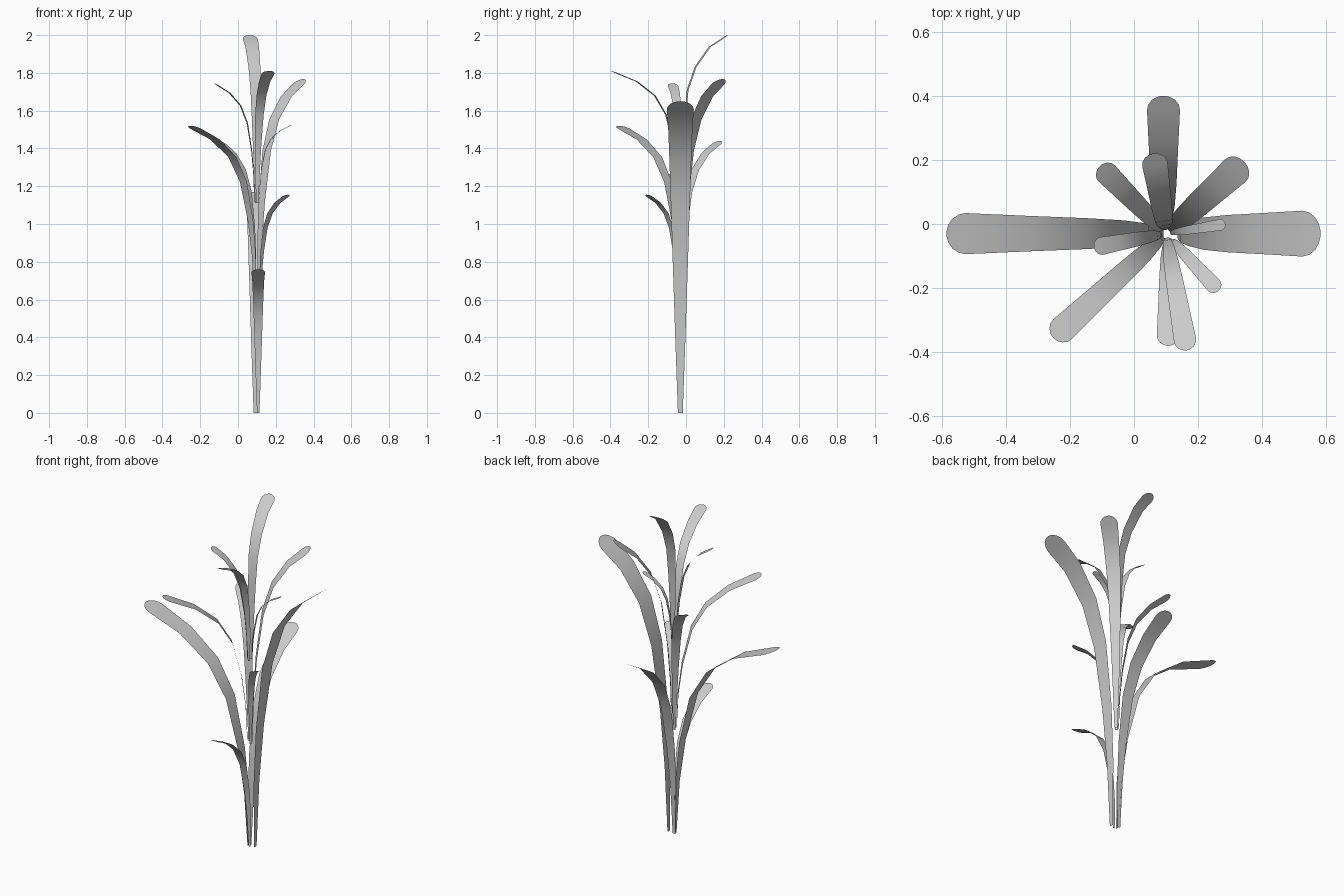
import bpy, bmesh, math
from mathutils import Vector

if "Cube" in bpy.data.objects:
    bpy.data.objects.remove(bpy.data.objects["Cube"])

CX, CY = 0.10, -0.03

# normalised side profiles: (outward reach, rise)
ARCH = [(0, 0), (.02, .24), (.07, .44), (.18, .67), (.35, .815), (.62, .92), (1, 1)]
TALL = [(0, 0), (.02, .28), (.05, .5), (.11, .675), (.285, .81), (.60, .93), (1, 1)]


def leaf(name, tip, z0, width, profile=ARCH, foot=None):
    """Flat ribbon leaf that widens along an arching midrib to a rounded tip."""
    if foot is None:
        d = Vector((tip[0] - CX, tip[1] - CY)).normalized() * 0.013
        foot = (CX + d.x, CY + d.y)
    start = Vector((foot[0], foot[1], z0))
    out = Vector((tip[0] - foot[0], tip[1] - foot[1], 0))
    side = Vector((-out.y, out.x, 0)).normalized()
    rise = tip[2] - z0
    mid = [start + out * r + Vector((0, 0, h * rise)) for r, h in profile]
    seg = [(b - a).length for a, b in zip(mid, mid[1:])]
    total, run = sum(seg), 0
    half = width / 2
    rows = []
    for i, p in enumerate(mid[:-1]):
        rows.append((p, half * (0.18 + 0.82 * (run / total) ** 0.95)))
        run += seg[i]
    # rounded tip on the last segment
    t = (mid[-1] - mid[-2]).normalized()
    for deg in (0, 22, 45, 65, 80):
        a = math.radians(deg)
        rows.append((mid[-1] - t * half * (1 - math.sin(a)), half * math.cos(a)))
    bm = bmesh.new()
    pairs = [(bm.verts.new(p - side * w), bm.verts.new(p + side * w)) for p, w in rows]
    for (a, b), (c, e) in zip(pairs, pairs[1:]):
        bm.faces.new((a, c, e, b))
    end = bm.verts.new(mid[-1])
    bm.faces.new((pairs[-1][0], end, pairs[-1][1]))
    for f in bm.faces:
        f.smooth = True
    me = bpy.data.meshes.new(name)
    bm.to_mesh(me)
    bm.free()
    bpy.context.collection.objects.link(bpy.data.objects.new(name, me))


# lower whorl
leaf("lower_leaf_right", (.582, -.03, 1.65), 0, .143, ARCH, (.135, -.03))
leaf("lower_leaf_back", (.092, .40, 1.17), 0, .103, foot=(.092, -.018))
leaf("lower_leaf_left", (-.585, -.03, 1.278), 0, .128, foot=(.092, -.03))
leaf("lower_leaf_front", (.107, -.38, .76), 0, .072, foot=(.107, -.043))

# middle whorl
MID = 0.62
leaf("middle_leaf_back_right", (.345, .193, 1.767), MID, .095)
leaf("middle_leaf_back_left", (-.107, .18, 1.44), MID, .072)
leaf("middle_leaf_front_left", (-.252, -.355, 1.52), MID, .085)
leaf("middle_leaf_front_right", (.264, -.208, 1.155), MID, .050, foot=(.118, -.05))

# upper whorl
TOP = 1.11
leaf("upper_leaf_back", (.06, .22, 2.0), TOP, .080, TALL)
leaf("upper_leaf_left", (-.125, -.073, 1.745), TOP, .056)
leaf("upper_leaf_front", (.165, -.394, 1.81), TOP, .070)
leaf("upper_leaf_right", (.285, 0, 1.525), TOP, .036)
